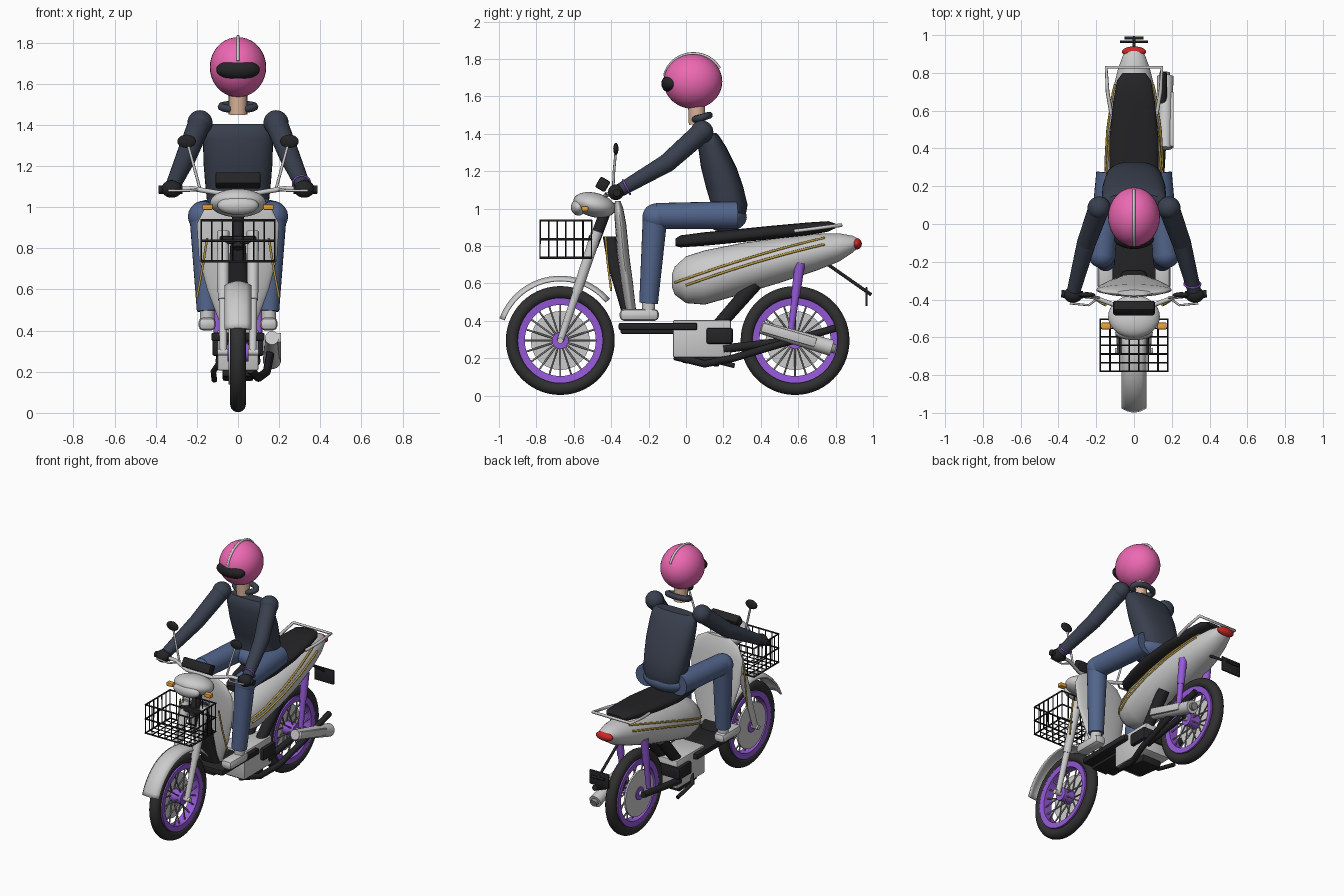
import bpy, bmesh, math
from math import sin, cos, pi, radians
from mathutils import Matrix, Vector

if "Cube" in bpy.data.objects:
    bpy.data.objects.remove(bpy.data.objects["Cube"])

COLORS = dict(black=(.018, .018, .02), navy=(.04, .05, .075), denim=(.085, .13, .26), pink=(.85, .14, .45),
              purple=(.3, .1, .68), gold=(.5, .33, .06), orange=(.85, .38, .04), red=(.6, .02, .02),
              skin=(.7, .45, .32), steel=(.25, .25, .26), tyre=(.03, .03, .03))
mats = {}


def paint(ob, color):
    if color:
        if color not in mats:
            mats[color] = bpy.data.materials.new(color)
            mats[color].diffuse_color = (*COLORS[color], 1)
        ob.data.materials.append(mats[color])
    return ob


def finish(name, bm, color=None, angle=40):
    bmesh.ops.recalc_face_normals(bm, faces=bm.faces)
    me = bpy.data.meshes.new(name)
    bm.to_mesh(me)
    bm.free()
    me.polygons.foreach_set("use_smooth", [True] * len(me.polygons))
    me.set_sharp_from_angle(angle=radians(angle))
    ob = bpy.data.objects.new(name, me)
    bpy.context.collection.objects.link(ob)
    return paint(ob, color)


def ball(name, c, r, color=None, tilt=0):
    bm = bmesh.new()
    m = Matrix.Translation(c) @ Matrix.Rotation(radians(tilt), 4, 'X') @ Matrix.Diagonal((*r, 1))
    bmesh.ops.create_uvsphere(bm, u_segments=32, v_segments=20, radius=1, matrix=m)
    return finish(name, bm, color)


def box(name, c, size, color=None, tilt=0, bevel=.01):
    bm = bmesh.new()
    m = Matrix.Translation(c) @ Matrix.Rotation(radians(tilt), 4, 'X') @ Matrix.Diagonal((*size, 1))
    bmesh.ops.create_cube(bm, size=1, matrix=m)
    bmesh.ops.bevel(bm, geom=bm.edges[:], offset=bevel, segments=2, affect='EDGES', profile=.5)
    return finish(name, bm, color)


def rod(name, a, b, r1, r2, color=None):
    bm = bmesh.new()
    a, b = Vector(a), Vector(b)
    m = Matrix.Translation((a + b) / 2) @ (b - a).to_track_quat('Z', 'Y').to_matrix().to_4x4()
    bmesh.ops.create_cone(bm, cap_ends=True, segments=24, radius1=r1, radius2=r2, depth=(b - a).length, matrix=m)
    return finish(name, bm, color)


def tubes(name, paths, r, color=None, closed=False):
    cu = bpy.data.curves.new(name, 'CURVE')
    cu.dimensions, cu.bevel_depth, cu.bevel_resolution, cu.use_fill_caps = '3D', r, 2, True
    for p in paths:
        sp = cu.splines.new('POLY')
        sp.points.add(len(p) - 1)
        for pt, co in zip(sp.points, p):
            pt.co = (*co, 1)
        sp.use_cyclic_u = closed
    ob = bpy.data.objects.new(name, cu)
    bpy.context.collection.objects.link(ob)
    return paint(ob, color)


def loft(name, rings, axis, color=None, power=1.0, angle=40):
    """rings along z: (y, z, rx, ry); rings along y: (y, z, rx, rz)"""
    bm, loops, n = bmesh.new(), [], 36
    for y, z, rx, rv in rings:
        loop = []
        for i in range(n):
            c, s = cos(2 * pi * i / n), sin(2 * pi * i / n)
            u, v = (math.copysign(abs(k) ** power, k) for k in (c, s))
            loop.append(bm.verts.new((rx * u, y + rv * v, z) if axis == 'z' else (rx * u, y, z + rv * v)))
        loops.append(loop)
    for a, b in zip(loops, loops[1:]):
        for i in range(n):
            bm.faces.new((a[i], a[(i + 1) % n], b[(i + 1) % n], b[i]))
    bm.faces.new(loops[0])
    bm.faces.new(loops[-1])
    return finish(name, bm, color, angle)


def revolve(name, c, profile, color=None):
    """closed (x, radius) profile turned round the x axis"""
    bm, n = bmesh.new(), 56
    loops = [[bm.verts.new((c[0] + x, c[1] + r * cos(2 * pi * i / n), c[2] + r * sin(2 * pi * i / n)))
              for i in range(n)] for x, r in profile]
    for a, b in zip(loops, loops[1:] + loops[:1]):
        for i in range(n):
            bm.faces.new((a[i], a[(i + 1) % n], b[(i + 1) % n], b[i]))
    return finish(name, bm, color)


# wheels
for tag, wy in (("front", -.672), ("rear", .583)):
    c = (0, wy, .295)
    revolve(tag + "_tyre", c, [(.038 * cos(t), .256 + .036 * sin(t)) for t in (2 * pi * k / 14 for k in range(14))], "tyre")
    revolve(tag + "_rim", c, [(-.032, .19), (.032, .19), (.036, .228), (-.036, .228)], "purple")
    rod(tag + "_hub", (-.05, wy, .295), (.05, wy, .295), .045, .045, "purple")
    rod(tag + "_axle", (-.1, wy, .295), (.1, wy, .295), .016, .016)
    rod(tag + "_brake_disc", (-.045, wy, .295), (-.033, wy, .295), .158, .158)
    tubes(tag + "_spokes", [[(.03 * (-1) ** k, wy + .04 * cos(k * pi / 10), .295 + .04 * sin(k * pi / 10)),
                             (.012, wy + .195 * cos(k * pi / 10), .295 + .195 * sin(k * pi / 10))]
                            for k in range(20)], .005, "steel")

# front fender
bm = bmesh.new()
grid = []
for i in range(25):
    t = radians(160 - 120 * i / 24)
    grid.append([bm.verts.new((.066 * u, -.672 + (.347 - .022 * u * u) * cos(t), .295 + (.347 - .022 * u * u) * sin(t)))
                 for u in (-1, -.6, -.2, .2, .6, 1)])
for a, b in zip(grid, grid[1:]):
    for i in range(5):
        bm.faces.new((a[i], a[i + 1], b[i + 1], b[i]))
finish("front_fender", bm).modifiers.new("thickness", 'SOLIDIFY').thickness = .01

# fork, leg shield, floor
for s in (-1, 1):
    rod("fork_lower", (s * .072, -.672, .295), (s * .072, -.575, .58), .018, .022)
    rod("fork_upper", (s * .072, -.585, .55), (s * .072, -.475, .88), .026, .03)
    tubes("shield_stripe", [[(s * .15, -.43, .85), (s * .17, -.42, .72), (s * .2, -.4, .56)]], .006, "gold")
rod("steering_stem", (0, -.5, .8), (0, -.41, 1.04), .03, .03, "black")
box("fork_bridge", (0, -.49, .84), (.18, .06, .04), "black")
loft("leg_shield", [(-.365, 1.04, .09, .015), (-.36, 1.0, .16, .025), (-.35, .92, .2, .03), (-.335, .75, .19, .032),
                    (-.315, .6, .15, .032), (-.3, .48, .105, .03), (-.29, .42, .08, .025)], 'z')
loft("inner_column", [(-.41, .85, .035, .035), (-.38, .7, .045, .04), (-.32, .5, .06, .04), (-.29, .41, .07, .045)],
     'z', "black", .6)
box("floorboard", (0, -.15, .37), (.26, .42, .04), "black")
box("floor_beam", (0, -.2, .36), (.12, .3, .06), "black")

# headlight nacelle, dash, handlebar
ball("headlight_nacelle", (0, -.49, 1.02), (.137, .115, .065), None, -14)
ball("headlight_lens", (0, -.575, 1.008), (.1, .04, .045))
box("dashboard", (0, -.445, 1.13), (.22, .06, .065), "black", -30)
tubes("handlebar", [[(-.37, -.37, 1.085), (-.22, -.385, 1.09), (-.1, -.43, 1.07), (.1, -.43, 1.07),
                     (.22, -.385, 1.09), (.37, -.37, 1.085)]], .012)
for s in (-1, 1):
    rod("grip", (s * .27, -.375, 1.085), (s * .385, -.37, 1.085), .02, .02, "black")
    box("turn_signal", (s * .148, -.54, 1.0), (.05, .035, .026), "orange", 0, .005)
    tubes("mirror_stem", [[(s * .185, -.39, 1.09), (s * .215, -.385, 1.2), (s * .245, -.375, 1.31)]], .007)
    tubes("brake_lever", [[(s * .2, -.4, 1.085), (s * .24, -.43, 1.08), (s * .34, -.42, 1.08)]], .006)
    ball("mirror", (s * .25, -.375, 1.32), (.045, .014, .032), "black")

# wire basket
X, Y0, Y1, Z0, Z1 = .178, -.78, -.505, .737, .937
loops = [[(-X, Y0, z), (X, Y0, z), (X, Y1, z), (-X, Y1, z)] for z in (Z0, (Z0 + Z1) / 2, Z1)]
tubes("basket_rims", loops, .006, "black", True)
wires = []
for k in range(8):
    x = -X + 2 * X * k / 7
    wires.append([(x, Y0, Z1), (x, Y0, Z0), (x, Y1, Z0), (x, Y1, Z1)])
for k in range(1, 6):
    y = Y0 + (Y1 - Y0) * k / 6
    wires.append([(-X, y, Z1), (-X, y, Z0), (X, y, Z0), (X, y, Z1)])
tubes("basket_wires", wires, .0042, "black")

# tail body with gold stripes
body = [(-.075, .615, .04, .035), (-.06, .615, .075, .075), (0, .62, .115, .125), (.1, .632, .14, .145),
        (.3, .68, .15, .137), (.5, .723, .142, .12), (.7, .768, .115, .098), (.82, .793, .085, .075),
        (.89, .81, .06, .045), (.92, .815, .04, .025)]
loft("tail_body", body, 'y')


def skin_x(y, z):
    for a, b in zip(body, body[1:]):
        if a[0] <= y <= b[0]:
            t = (y - a[0]) / (b[0] - a[0])
            zc, rx, rz = (p + (q - p) * t for p, q in zip(a[1:], b[1:]))
            return rx * math.sqrt(max(0, 1 - ((z - zc) / rz) ** 2)) + .002
    return 0


for s in (-1, 1):
    for dz, start in ((0, -.06), (-.035, .0)):
        path = []
        for k in range(19):
            y = start + (.74 - start) * k / 18
            z = .605 + .345 * (y + .06) - .09 * max(0, y - .1) ** 2 + dz
            path.append((s * skin_x(y, z), y, z))
        tubes("body_stripe", [path], .0065, "gold")
loft("seat", [(-.055, .82, .045, .02), (-.03, .825, .07, .032), (.1, .838, .105, .036), (.25, .852, .13, .036),
              (.45, .872, .13, .036), (.65, .892, .11, .034), (.76, .905, .09, .028), (.8, .908, .06, .012)],
     'y', "black", .7)
tubes("grab_rail", [[(-.12, .58, .88), (-.14, .7, .895), (-.147, .83, .912), (.147, .83, .912), (.14, .7, .895),
                     (.12, .58, .88)]], .01)
ball("tail_light", (0, .912, .812), (.064, .028, .03), "red")
rod("plate_arm", (0, .74, .715), (0, .99, .54), .009, .009, "black")
box("plate", (0, .965, .53), (.15, .012, .1), "black", 0, .003)
rod("plate_brace", (-.05, .985, .545), (.05, .985, .545), .008, .008, "black")

# rear suspension, frame, engine, exhaust
for s in (-1, 1):
    rod("shock_upper", (s * .1, .61, .71), (s * .1, .585, .53), .027, .024, "purple")
    rod("shock_lower", (s * .1, .585, .53), (s * .1, .56, .34), .02, .017, "purple")
    rod("swingarm", (s * .085, .2, .25), (s * .085, .6, .3), .024, .02, "black")
    rod("frame_tube", (s * .05, .16, .36), (s * .06, .37, .6), .035, .04, "black")
box("engine", (0, .085, .305), (.2, .31, .2))
box("engine_cover", (0, .18, .32), (.25, .14, .085), "black")
box("engine_sump", (0, .08, .19), (.15, .2, .05), "black", -6)
tubes("exhaust_pipe", [[(.06, -.06, .21), (.1, .1, .17), (.14, .25, .2), (.155, .5, .275), (.155, .8, .362)]], .02, "black")
rod("muffler", (.165, .4, .365), (.165, .78, .255), .034, .044)
rod("muffler_tip", (.165, .77, .258), (.165, .8, .249), .025, .025, "steel")
box("muffler_shield", (.2, .55, .325), (.02, .3, .05), None, -16, .006)
tubes("side_stand", [[(-.08, .05, .26), (-.12, .1, .2), (-.115, .26, .16)]], .014, "black")

# rider
loft("rider_torso", [(.22, .97, .14, .1), (.232, 1.02, .15, .097), (.205, 1.12, .16, .1), (.175, 1.22, .168, .095),
                     (.14, 1.33, .17, .075), (.125, 1.385, .165, .055), (.122, 1.405, .14, .038)], 'z', "navy", .8)
ball("rider_hips", (0, .21, .955), (.17, .115, .08), "denim")
for s in (-1, 1):
    rod("thigh", (s * .125, .27, .965), (s * .17, -.16, .96), .075, .07, "denim")
    ball("knee", (s * .17, -.16, .955), (.073, .073, .073), "denim")
    rod("shin", (s * .17, -.165, .96), (s * .15, -.2, .495), .066, .05, "denim")
    rod("ankle", (s * .15, -.2, .51), (s * .15, -.2, .44), .035, .035)
    box("shoe", (s * .15, -.25, .432), (.085, .21, .065), None, 0, .025)
    ball("shoulder", (s * .185, .085, 1.41), (.061, .061, .061), "navy")
    rod("upper_arm", (s * .185, .085, 1.41), (s * .252, -.1, 1.245), .056, .05, "navy")
    ball("elbow", (s * .252, -.1, 1.245), (.05, .05, .05), "navy")
    rod("forearm", (s * .252, -.1, 1.245), (s * .318, -.35, 1.1), .05, .036, "navy")
    ball("glove", (s * .322, -.375, 1.088), (.05, .042, .042), "black")
tubes("wristband", [[(.309 + .043 * cos(a), -.318 + .02 * sin(a), 1.115 - .038 * sin(a))
                     for a in (2 * pi * k / 20 for k in range(20))]], .005, "purple", True)
rod("neck", (0, .06, 1.45), (0, .055, 1.58), .045, .045, "skin")
tubes("collar", [[(.08 * cos(a), .085 + .04 * sin(a), 1.488 + .012 * sin(a))
                  for a in (2 * pi * k / 24 for k in range(24))]], .019, "navy", True)
ball("helmet", (0, .037, 1.68), (.137, .157, .146), "pink")
ball("visor", (0, -.08, 1.668), (.106, .052, .05), "black")
tubes("helmet_stripe", [[(0, .04 + .158 * cos(a), 1.68 + .149 * sin(a))
                         for a in (radians(28 + 140 * k / 24) for k in range(25))]], .008)

for m in bpy.data.materials:
    if m.users and not m.is_grease_pencil:
        m.use_nodes = True
        m.node_tree.nodes["Principled BSDF"].inputs["Base Color"].default_value = m.diffuse_color
